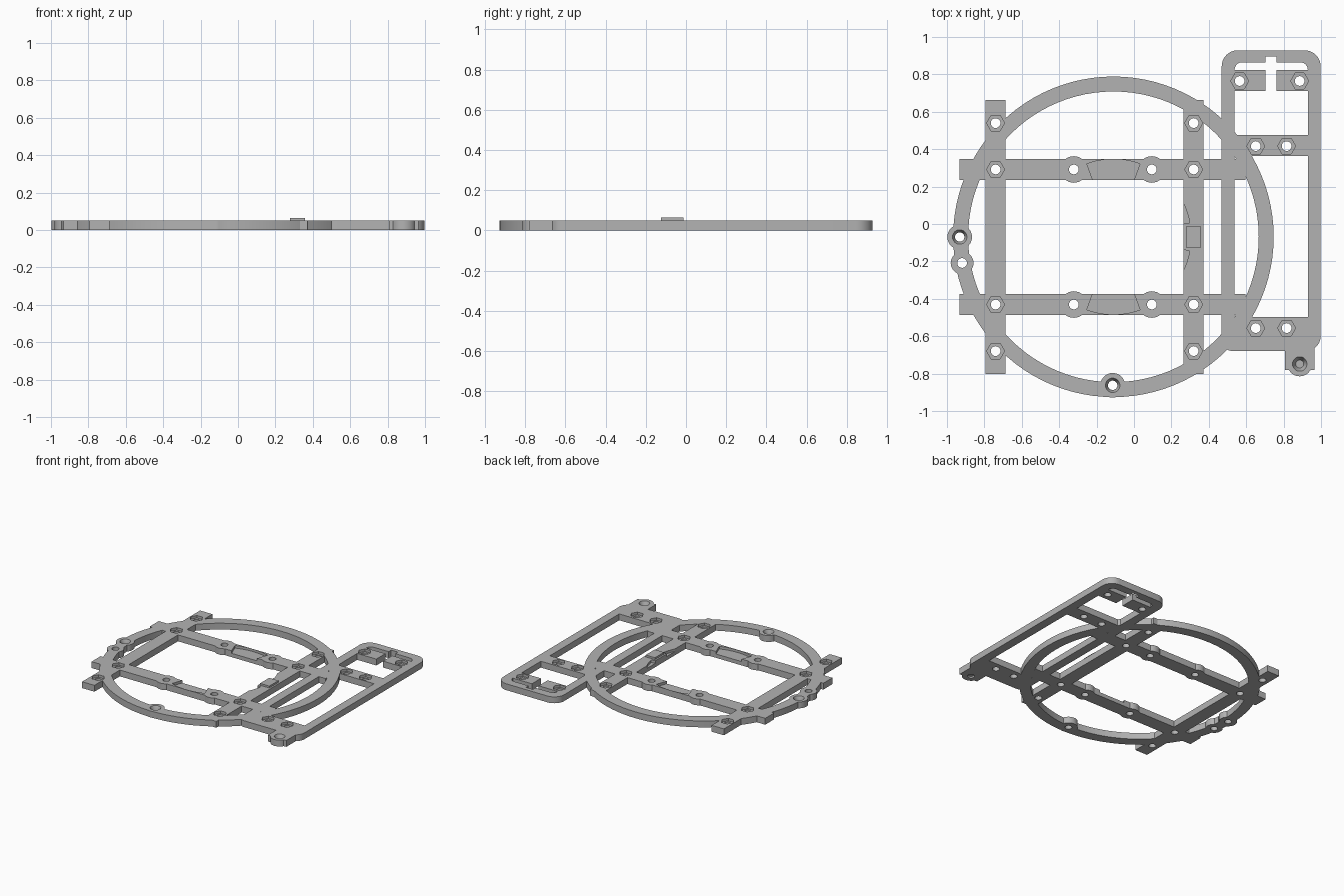
import bpy, bmesh, math
from mathutils import Vector

cube = bpy.data.objects.get("Cube")
if cube:
    bpy.data.objects.remove(cube, do_unlink=True)

T = 0.05                      # plate thickness
CX, CY = -0.111, -0.063       # ring centre
POCKET = 0.03                 # floor height of the recesses

grey = bpy.data.materials.new("plain grey")
grey.use_nodes = True
grey.diffuse_color = (0.45, 0.45, 0.45, 1)
grey.node_tree.nodes["Principled BSDF"].inputs["Base Color"].default_value = (0.45, 0.45, 0.45, 1)


def prism(name, points, z0=0.0, z1=T):
    """Extrude a flat outline from z0 to z1."""
    bm = bmesh.new()
    face = bm.faces.new([bm.verts.new((x, y, z0)) for x, y in points])
    top = bmesh.ops.extrude_face_region(bm, geom=[face])["geom"]
    bmesh.ops.translate(bm, vec=(0, 0, z1 - z0), verts=[v for v in top if isinstance(v, bmesh.types.BMVert)])
    bmesh.ops.recalc_face_normals(bm, faces=bm.faces[:])
    mesh = bpy.data.meshes.new(name)
    bm.to_mesh(mesh)
    bm.free()
    mesh.materials.append(grey)
    ob = bpy.data.objects.new(name, mesh)
    bpy.context.collection.objects.link(ob)
    return ob


def arc(x, y, r, a0, a1, n):
    return [(x + r * math.cos(math.radians(a0 + (a1 - a0) * i / n)),
             y + r * math.sin(math.radians(a0 + (a1 - a0) * i / n))) for i in range(n + 1)]


def disc(name, x, y, r, n=32, z0=0.0, z1=T):
    return prism(name, arc(x, y, r, 0, 360, n)[:-1], z0, z1)


def box(name, x0, x1, y0, y1, z0=0.0, z1=T):
    return prism(name, [(x0, y0), (x1, y0), (x1, y1), (x0, y1)], z0, z1)


def rounded(name, x0, x1, y0, y1, radii, z0=0.0, z1=T):
    """Rectangle with corner radii: bottom left, bottom right, top right, top left."""
    pts = []
    for i, r in enumerate(radii):
        x = x0 + r if i in (0, 3) else x1 - r
        y = y0 + r if i < 2 else y1 - r
        pts += arc(x, y, r, 180 + 90 * i, 270 + 90 * i, 8) if r else [(x, y)]
    return prism(name, pts, z0, z1)


def combine(target, parts, operation):
    """Boolean the parts into the target and drop them."""
    for part in parts:
        mod = target.modifiers.new(operation, "BOOLEAN")
        mod.operation, mod.solver, mod.object = operation, "EXACT", part
        bpy.ops.object.select_all(action="DESELECT")
        bpy.context.view_layer.objects.active = target
        target.select_set(True)
        bpy.ops.object.modifier_apply(modifier=mod.name)
        bpy.data.objects.remove(part, do_unlink=True)


LO, HI = -0.1, 0.1            # cutters reach past the plate

# Side frame with its windows
plate = rounded("mount_plate", 0.468, 0.997, -0.674, 0.934, (0.06, 0.08, 0.085, 0.085))
combine(plate, [
    rounded("slot", 0.537, 0.928, 0.829, 0.870, (0, 0, 0.04, 0.04), LO, HI),
    box("slot_notch", 0.703, 0.762, 0.70, 0.902, LO, HI),
    box("upper_window", 0.537, 0.928, 0.481, 0.717, LO, HI),
    box("lower_window", 0.537, 0.928, -0.492, 0.369, LO, HI),
], "DIFFERENCE")

# Ring
ring = disc("ring", CX, CY, 0.857, 96)
combine(ring, [disc("ring_hole", CX, CY, 0.777, 96, LO, HI)], "DIFFERENCE")

# Crossing bars, bosses and corner tab
bar_rows = (0.297, -0.425)
parts = [ring]
parts += [box("upright_bar", x - 0.0535, x + 0.0535, -0.797, 0.668) for x in (-0.741, 0.318)]
parts += [box("cross_bar", -0.933, 0.596, y - 0.056, y + 0.056) for y in bar_rows]
bar_bosses = [(x, y) for x in (-0.323, 0.094) for y in bar_rows]
screw_bosses = [(-0.933, -0.064), (-0.115, -0.857), (0.885, -0.743)]
parts += [disc("bar_boss", x, y, 0.071) for x, y in bar_bosses]
parts += [disc("screw_boss", x, y, 0.066) for x, y in screw_bosses]
parts += [disc("small_boss", -0.92, -0.203, 0.061), box("corner_tab", 0.805, 0.965, -0.775, -0.62)]
combine(plate, parts, "UNION")

# Nut pockets with through holes
nuts = [(x, y) for x in (-0.741, 0.318) for y in (0.545, 0.297, -0.425, -0.674)]
nuts += [(0.564, 0.77), (0.885, 0.77)]
nuts += [(x, y) for x in (0.65, 0.815) for y in (0.422, -0.551)]
cuts = [disc("nut_pocket", x, y, 0.048, 6, POCKET, HI) for x, y in nuts]
cuts += [disc("hole", x, y, 0.026, 24, LO, HI) for x, y in nuts + bar_bosses + [(-0.92, -0.203)]]

# Countersunk screw holes
for x, y in screw_bosses:
    cuts.append(disc("screw_hole", x, y, 0.025, 32, LO, HI))
    sink = disc("countersink", x, y, 0.043, 32, 0.01, T + 0.01)
    for v in sink.data.vertices:
        if v.co.z < 0.02:
            v.co.x, v.co.y = x + (v.co.x - x) * 0.5, y + (v.co.y - y) * 0.5
    cuts.append(sink)


# Arc shaped recesses in the bars
def sector(a0, a1, inner):
    pts = arc(CX, CY, 0.415, a0, a1, 12) + arc(CX, CY, inner, a1, a0, 12)
    return prism("arc_recess", pts, POCKET, HI)


cuts += [sector(a0, a1, 0.25) for a0, a1 in ((70, 110), (250, 290))]
cuts += [sector(a0, a1, 0.33) for a0, a1 in ((10.5, 28), (-28, -10.5))]
combine(plate, cuts, "DIFFERENCE")

# Raised locating block
block = box("locating_block", 0.278, 0.358, CY - 0.056, CY + 0.056, T - 0.01, 0.065)

# Centre the model and finish shading
xs = [v.co.x for v in plate.data.vertices]
ys = [v.co.y for v in plate.data.vertices]
shift = Vector((-(min(xs) + max(xs)) / 2, -(min(ys) + max(ys)) / 2, 0))
for ob in (plate, block):
    for v in ob.data.vertices:
        v.co += shift
bpy.ops.object.select_all(action="DESELECT")
plate.select_set(True)
bpy.context.view_layer.objects.active = plate
bpy.ops.object.shade_smooth_by_angle(angle=math.radians(25))
